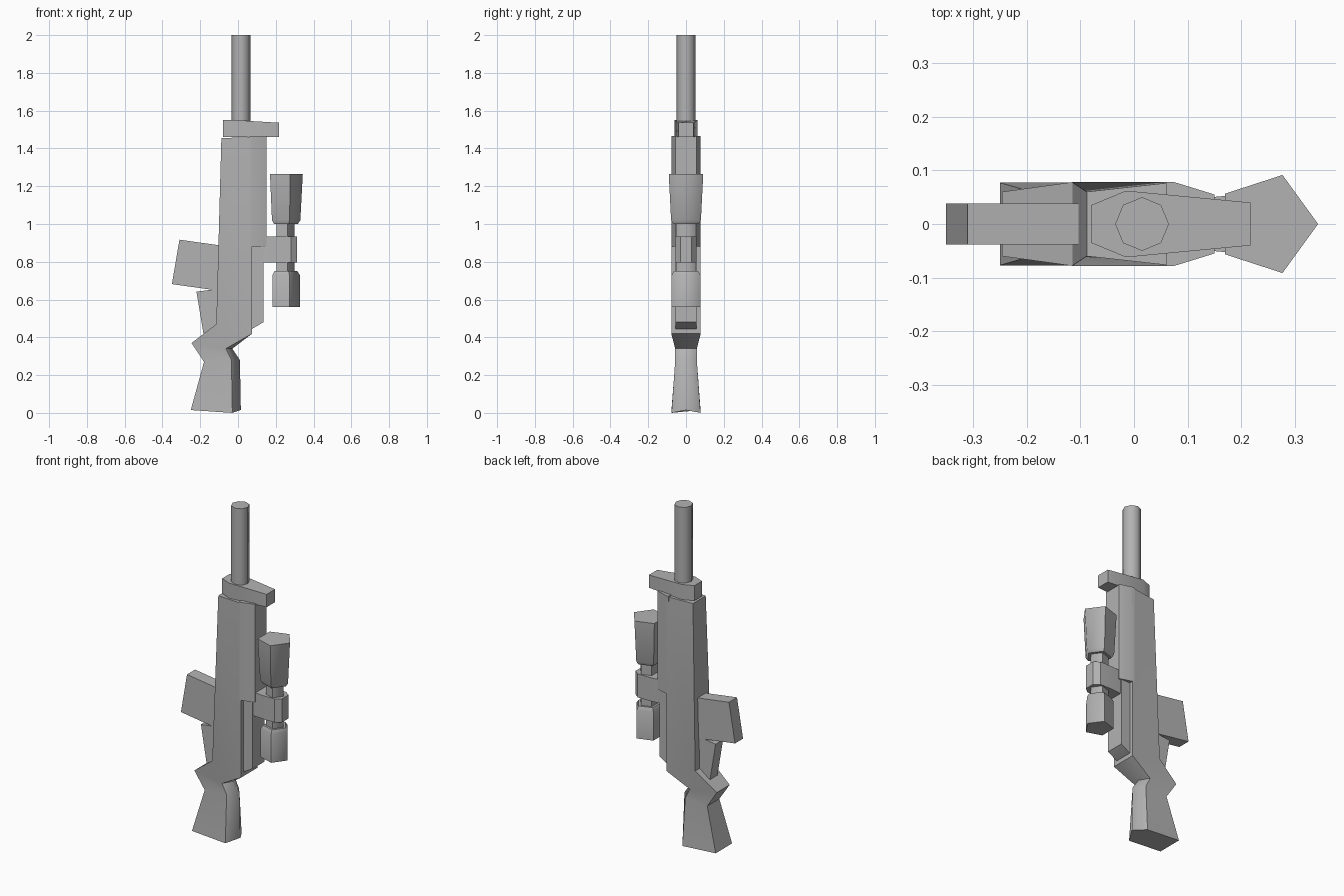
import bpy, bmesh, math

old = bpy.data.objects.get("Cube")
if old:
    bpy.data.objects.remove(old, do_unlink=True)

GREY = (0.45, 0.45, 0.45, 1)
grey = bpy.data.materials.new("grey_metal")
grey.use_nodes = True
grey.diffuse_color = GREY
grey.node_tree.nodes["Principled BSDF"].inputs["Base Color"].default_value = GREY


def loft(name, rings, limit=30, soft_ridge=False):
    """Skin a stack of equal-length rings and cap both ends."""
    bm = bmesh.new()
    rows = [[bm.verts.new(p) for p in ring] for ring in rings]
    n = len(rows[0])
    for a, b in zip(rows, rows[1:]):
        for i in range(n):
            j = (i + 1) % n
            bm.faces.new((a[i], a[j], b[j], b[i]))
    bm.faces.new(rows[0])
    bm.faces.new(rows[-1])
    bmesh.ops.recalc_face_normals(bm, faces=bm.faces)
    for f in bm.faces:
        f.smooth = True
    for e in bm.edges:
        ridge = soft_ridge and all(abs(v.co.y) < 0.001 for v in e.verts)
        e.smooth = ridge or e.calc_face_angle(0) < math.radians(limit)
    mesh = bpy.data.meshes.new(name)
    bm.to_mesh(mesh)
    bm.free()
    mesh.materials.append(grey)
    obj = bpy.data.objects.new(name, mesh)
    bpy.context.collection.objects.link(obj)
    return obj


def side_plate(name, outline, half):
    """Extrude an x-z outline symmetrically along y."""
    return loft(name, [[(x, y, z) for x, z in outline] for y in (-half, half)])


def mirrored(half_plan):
    """Close an x-y half plan by mirroring it across y = 0."""
    return half_plan + [(x, -y) for x, y in reversed(half_plan)]


def upright(name, half_plan, z0, z1):
    plan = mirrored(half_plan)
    return loft(name, [[(x, y, z) for x, y in plan] for z in (z0, z1)])


def turned(name, x0, sides, stations, limit, soft_ridge=False):
    """Polygonal tube through (z, radius) stations."""
    angles = [2 * math.pi * i / sides for i in range(sides)]
    rings = [[(x0 + r * math.cos(a), r * math.sin(a), z) for a in angles]
             for z, r in stations]
    return loft(name, rings, limit, soft_ridge)


# Stock and receiver: front edge, side edge (x, z, half width), rear ridge (x, z)
slices = [
    ((-0.25, 0.015, 0.077), (-0.03, 0.0, 0.077), (0.015, 0.015)),
    ((-0.18, 0.27, 0.057), (-0.035, 0.28, 0.057), (0.01, 0.28)),
    ((-0.246, 0.37, 0.06), (-0.065, 0.34, 0.057), (-0.03, 0.34)),
    ((-0.115, 0.47, 0.078), (0.075, 0.42, 0.078), (0.075, 0.42)),
    ((-0.088, 1.455, 0.06), (0.075, 1.46, 0.078), (0.075, 1.46)),
]
body = []
for (fx, fz, fw), (sx, sz, sw), (rx, rz) in slices:
    body.append([(fx, -fw, fz), (fx, fw, fz), (sx, sw, sz), (rx, 0, rz), (sx, -sw, sz)])
loft("stock_and_receiver", body, 35, True)

# Rear side of the receiver
upright("upper_receiver_ridge", [(0.06, 0.078), (0.075, 0.078), (0.15, 0.055)], 0.88, 1.465)
side_plate("lower_rail", [(0.06, 0.44), (0.075, 0.445), (0.135, 0.48), (0.135, 0.9), (0.06, 0.9)], 0.055)

# Muzzle collar, sloping down towards the sight post
collar = mirrored([(-0.08, 0.035), (-0.015, 0.062), (0.217, 0.04)])
loft("muzzle_collar", [
    [(x, y, 1.46) for x, y in collar],
    [(x, y, 1.55 - 0.06 * max(x + 0.015, 0)) for x, y in collar],
])

# Barrel
turned("barrel", 0.015, 8, [(1.46, 0.05), (2.0, 0.05)], 50)

# Magazine and grip
side_plate("magazine", [(-0.31, 0.917), (-0.09, 0.886), (-0.09, 0.645), (-0.35, 0.682)], 0.038)
side_plate("grip", [(-0.22, 0.642), (-0.09, 0.658), (-0.09, 0.46), (-0.13, 0.44), (-0.183, 0.42)], 0.035)

# Scope and its mount
turned("scope", 0.247, 5, [
    (0.56, 0.08), (0.73, 0.08), (0.75, 0.067), (0.75, 0.052), (1.0, 0.052),
    (1.0, 0.07), (1.02, 0.083), (1.265, 0.096)], 30, True)
upright("scope_mount", [(0.1, 0.046), (0.2, 0.055), (0.28, 0.055), (0.312, 0.03)], 0.795, 0.935)
